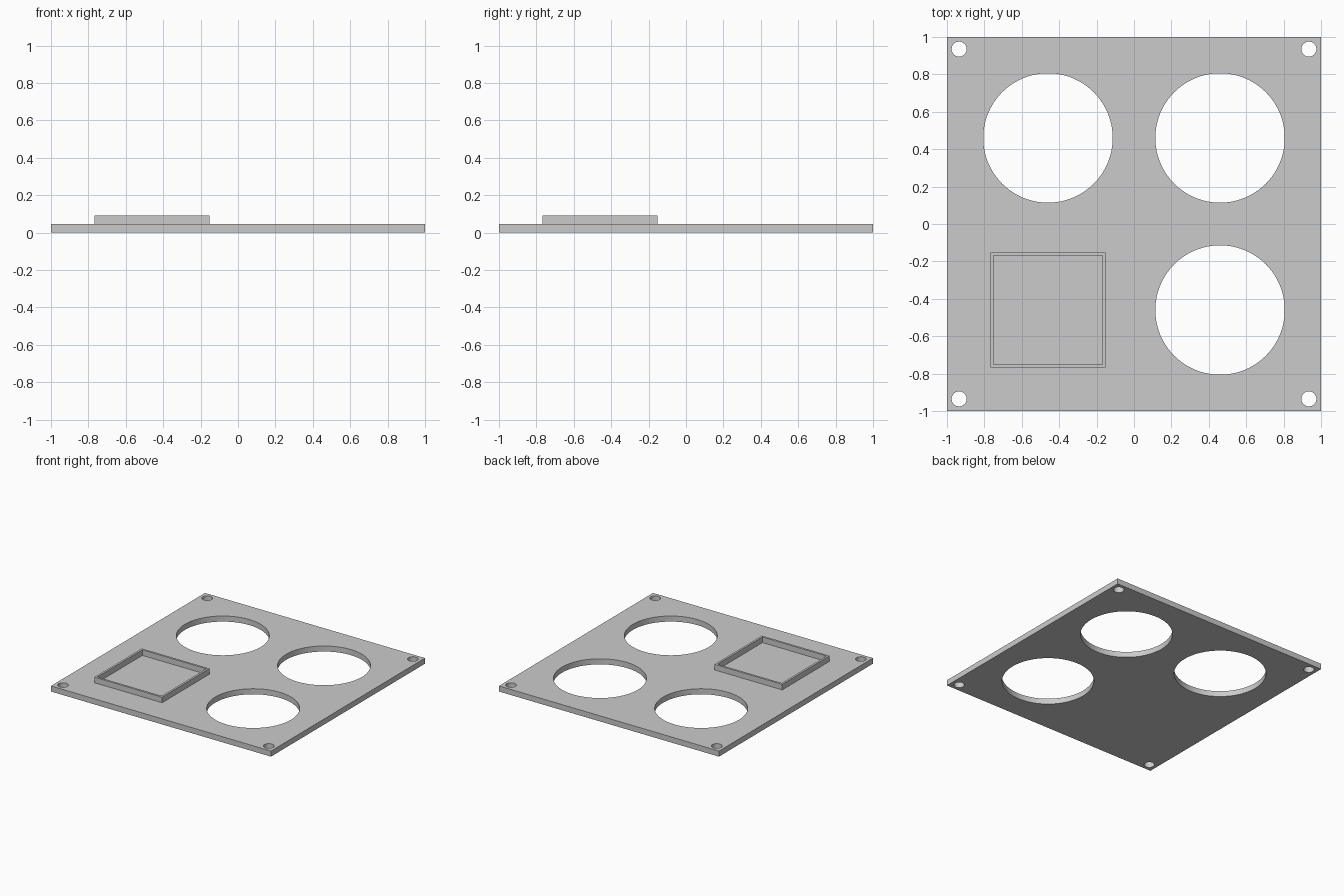
import bpy

cube = bpy.data.objects.get("Cube")
if cube:
    bpy.data.objects.remove(cube, do_unlink=True)

THICK = 0.046      # plate thickness, also the rim height
OFFSET = 0.46      # centre of each quadrant feature
CORNER = 0.935     # screw hole centre

grey = bpy.data.materials.new("plain_grey")
grey.use_nodes = True
colour = (0.6, 0.6, 0.6, 1)
grey.diffuse_color = colour
grey.node_tree.nodes["Principled BSDF"].inputs["Base Color"].default_value = colour


def box(name, x, y, width, z0, z1):
    bpy.ops.mesh.primitive_cube_add(size=1, location=(x, y, (z0 + z1) / 2))
    obj = bpy.context.object
    obj.name = name
    obj.scale = (width, width, z1 - z0)
    bpy.ops.object.transform_apply(location=False, rotation=False, scale=True)
    obj.data.materials.append(grey)
    return obj


def cylinder(name, x, y, radius, sides):
    bpy.ops.mesh.primitive_cylinder_add(vertices=sides, radius=radius, depth=0.4, location=(x, y, 0))
    obj = bpy.context.object
    obj.name = name
    obj.data.materials.append(grey)
    return obj


def cut(target, cutter):
    mod = target.modifiers.new("cut", 'BOOLEAN')
    mod.operation = 'DIFFERENCE'
    mod.solver = 'EXACT'
    mod.object = cutter
    bpy.context.view_layer.objects.active = target
    bpy.ops.object.modifier_apply(modifier=mod.name)
    bpy.data.objects.remove(cutter, do_unlink=True)


# Square base plate
plate = box("base_plate", 0, 0, 2, 0, THICK)

# Three large round openings and four corner screw holes
for sx in (-1, 1):
    for sy in (-1, 1):
        cut(plate, cylinder("screw_cutter", sx * CORNER, sy * CORNER, 0.04, 48))
        if (sx, sy) != (-1, -1):
            cut(plate, cylinder("opening_cutter", sx * OFFSET, sy * OFFSET, 0.346, 96))

# Raised square rim in the remaining quadrant
rim = box("square_rim", -OFFSET, -OFFSET, 0.616, THICK, 2 * THICK)
cut(rim, box("rim_cutter", -OFFSET, -OFFSET, 0.582, -0.1, 0.3))

# Smooth hole walls with sharp edges
for obj in (plate, rim):
    bpy.ops.object.select_all(action='DESELECT')
    obj.select_set(True)
    bpy.context.view_layer.objects.active = obj
    bpy.ops.object.shade_smooth_by_angle()
